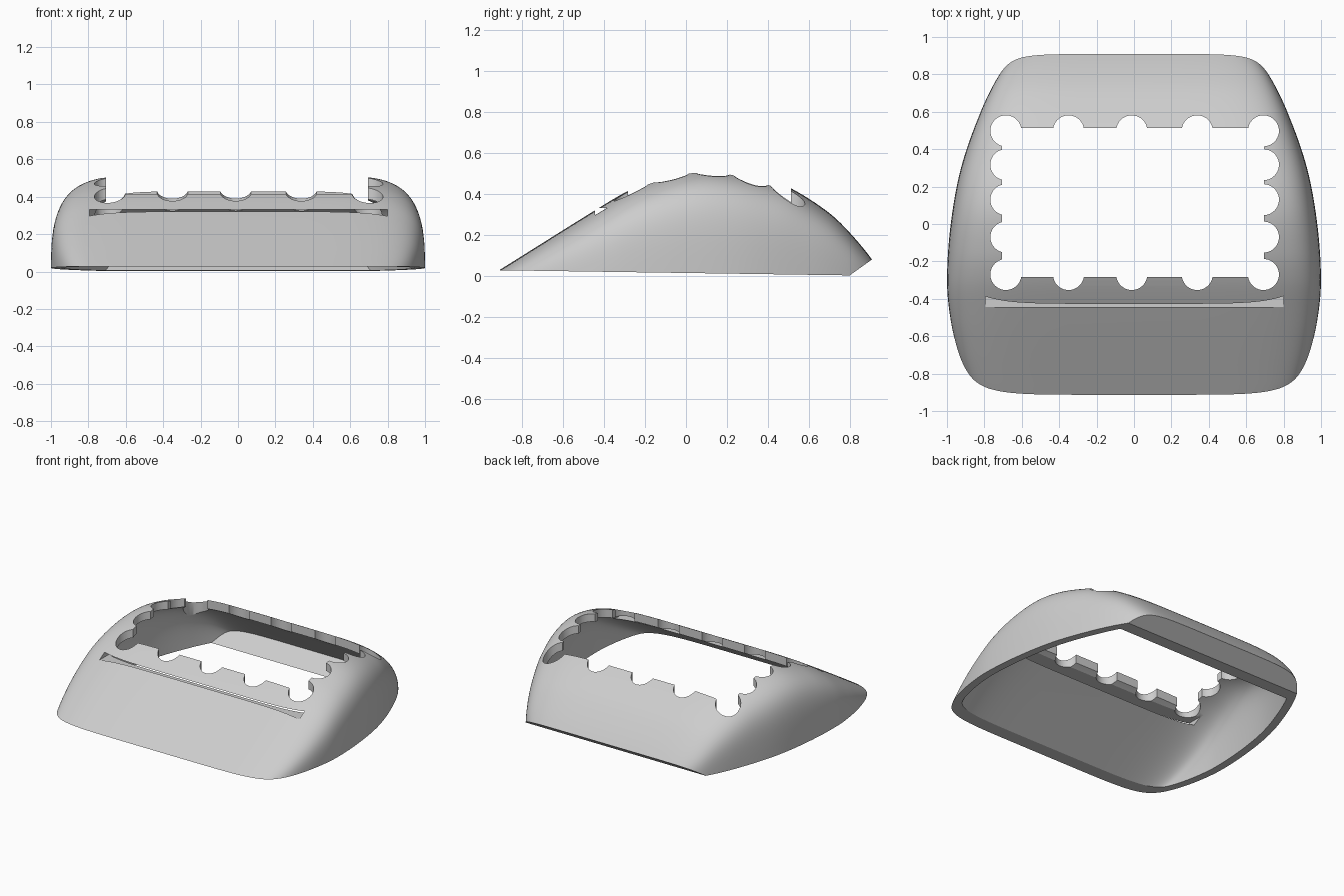
import bpy, bmesh, math
from mathutils import Vector

if "Cube" in bpy.data.objects:
    bpy.data.objects.remove(bpy.data.objects["Cube"], do_unlink=True)

grey = bpy.data.materials.new("plain_grey")
grey.use_nodes = True
colour = (0.61, 0.61, 0.61, 1)
grey.diffuse_color = colour
grey.node_tree.nodes["Principled BSDF"].inputs["Base Color"].default_value = colour

FLOOR = -0.15      # hidden level the sections start from, trimmed away later
POWER = 2 / 6      # squareness of the cross-sections
THICK = 0.055
RIDGE = [(-1.2, -0.151), (-0.91, 0.03), (-0.43, 0.33), (-0.29, 0.412), (-0.15, 0.472),
         (0.04, 0.519), (0.2, 0.516), (0.4, 0.47), (0.52, 0.425), (0.7, 0.308),
         (0.8, 0.212), (0.905, 0.086), (1.06, -0.14)]
HALF_WIDTH = [(-1.2, 0.65), (-0.9, 0.86), (-0.8, 0.905), (-0.67, 0.947), (-0.5, 0.983),
              (-0.3, 1.0), (0, 0.98), (0.3, 0.925), (0.6, 0.82), (0.8, 0.72),
              (0.9, 0.64), (1.06, 0.48)]


def curve_at(points, y):
    """Smooth curve through the points."""
    def slope(k):
        a, b = points[max(k - 1, 0)], points[min(k + 1, len(points) - 1)]
        return (b[1] - a[1]) / (b[0] - a[0])
    i = max(k for k in range(len(points) - 1) if points[k][0] <= y)
    (y0, v0), (y1, v1) = points[i], points[i + 1]
    d = y1 - y0
    t = (y - y0) / d
    return ((1 + 2 * t) * (1 - t) ** 2 * v0 + t * (1 - t) ** 2 * d * slope(i)
            + t * t * (3 - 2 * t) * v1 + t * t * (t - 1) * d * slope(i + 1))


def finish(bm, name):
    bmesh.ops.recalc_face_normals(bm, faces=bm.faces)
    mesh = bpy.data.meshes.new(name)
    bm.to_mesh(mesh)
    bm.free()
    mesh.materials.append(grey)
    ob = bpy.data.objects.new(name, mesh)
    bpy.context.collection.objects.link(ob)
    return ob


def trim(bm, point, normal):
    """Cut off everything on the normal's side and cap the cut."""
    geom = bm.verts[:] + bm.edges[:] + bm.faces[:]
    bmesh.ops.bisect_plane(bm, geom=geom, plane_co=point, plane_no=normal,
                           clear_outer=True, dist=1e-6)
    edges = [e for e in bm.edges if e.is_boundary]
    bmesh.ops.edgeloop_fill(bm, edges=edges)


def dome(inset):
    """Squarish sections lofted from front to back, moved inwards by inset."""
    bm = bmesh.new()
    rows, sides = 72, 64
    rings = []
    for r in range(rows + 1):
        y = -1.15 + 2.18 * r / rows
        w, h = curve_at(HALF_WIDTH, y), curve_at(RIDGE, y) - FLOOR
        ring = []
        for k in range(sides + 1):
            c, s = math.cos(math.pi * k / sides), abs(math.sin(math.pi * k / sides))
            s = 0 if k in (0, sides) else s
            x = math.copysign(abs(c) ** POWER, c) * w if k != sides // 2 else 0
            ring.append(bm.verts.new((x, y, FLOOR + h * s ** POWER)))
        rings.append(ring)
    for a, b in zip(rings, rings[1:]):
        for k in range(sides):
            bm.faces.new((a[k], b[k], b[k + 1], a[k + 1]))
    bm.normal_update()
    moves = [(v, v.co - v.normal * inset) for v in bm.verts]
    for v, co in moves:
        v.co = co
    return bm


def combine(target, tool, operation):
    mod = target.modifiers.new(tool.name, "BOOLEAN")
    mod.operation, mod.solver, mod.object = operation, "EXACT", tool
    bpy.context.view_layer.objects.active = target
    bpy.ops.object.modifier_apply(modifier=mod.name)
    bpy.data.objects.remove(tool, do_unlink=True)


def block(name, x0, x1, y0, y1, z0, z1):
    bm = bmesh.new()
    bmesh.ops.create_cube(bm, size=1)
    for v in bm.verts:
        v.co = ((x0 + x1) / 2 + v.co.x * (x1 - x0), (y0 + y1) / 2 + v.co.y * (y1 - y0),
                (z0 + z1) / 2 + v.co.z * (z1 - z0))
    return finish(bm, name)


def post(x, y):
    bm = bmesh.new()
    bmesh.ops.create_cone(bm, cap_ends=True, segments=40, radius1=0.083,
                          radius2=0.083, depth=1)
    bmesh.ops.translate(bm, verts=bm.verts, vec=(x, y, 0.6))
    return finish(bm, "round_notch")


# outer body, trimmed flat below and bevelled along the back
back_normal = Vector((0, 0.075, -0.105)).normalized()
back_point = Vector((0, 0.8, 0.003))
outer = dome(0)
trim(outer, back_point, Vector((0, -0.025, -1.71)).normalized())
trim(outer, back_point, back_normal)
shell = finish(outer, "shell")

# hollow inside, reaching below the body so that the underside is open
inner = dome(THICK)
trim(inner, Vector((0, 0, -0.07)), Vector((0, 0, -1)))
trim(inner, back_point - back_normal * THICK, back_normal)
combine(shell, finish(inner, "hollow"), "DIFFERENCE")

# top opening with round notches along its edges
opening = block("opening", -0.706, 0.694, -0.283, 0.512, 0.12, 1.08)
columns = (-0.685, -0.35, -0.012, 0.338, 0.692)
for x in columns:
    for y in (-0.27, 0.498):
        combine(opening, post(x, y), "UNION")
for y in (-0.07, 0.13, 0.317):
    for x in (columns[0], columns[-1]):
        combine(opening, post(x, y), "UNION")
combine(shell, opening, "DIFFERENCE")

# narrow slot across the front slope
combine(shell, block("slot", -0.795, 0.8, -0.445, -0.2, 0.297, 0.332), "DIFFERENCE")

bpy.ops.object.select_all(action="DESELECT")
shell.select_set(True)
bpy.context.view_layer.objects.active = shell
bpy.ops.object.shade_smooth_by_angle(angle=math.radians(30))
